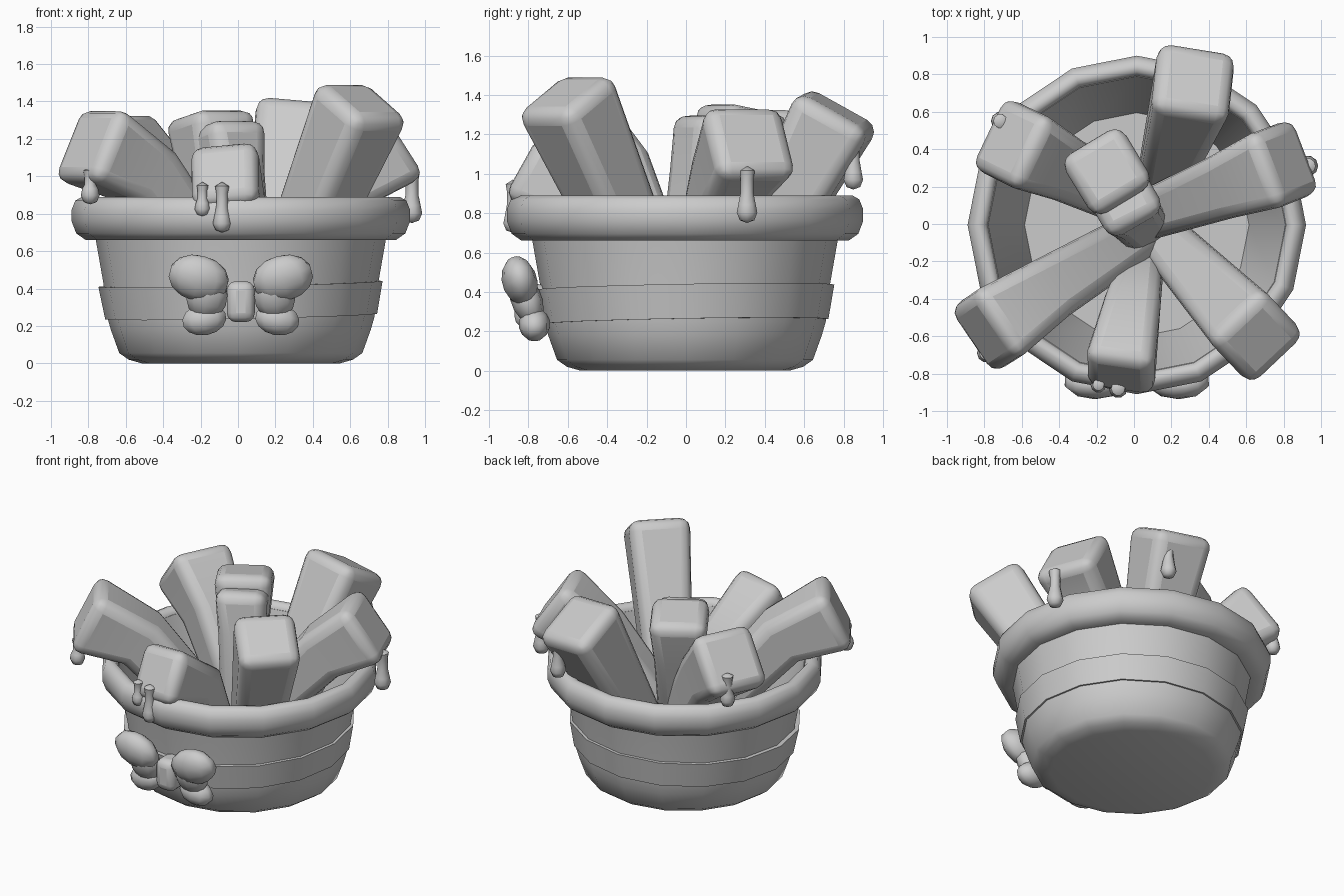
import bpy, bmesh, math
from mathutils import Vector, Matrix

cube = bpy.data.objects.get("Cube")
if cube:
    bpy.data.objects.remove(cube, do_unlink=True)

clay = bpy.data.materials.new("plain_grey")
clay.use_nodes = True
GREY = (0.6, 0.6, 0.6, 1)
clay.diffuse_color = GREY
clay.node_tree.nodes["Principled BSDF"].inputs["Base Color"].default_value = GREY

CENTRE = Vector((0.015, -0.005, 0))


def finish(name, bm, loc=(0, 0, 0), bevel=0, angle=40):
    """Turn a bmesh into a smooth-shaded object, with optional rounding."""
    bmesh.ops.recalc_face_normals(bm, faces=bm.faces)
    mesh = bpy.data.meshes.new(name)
    bm.to_mesh(mesh)
    bm.free()
    mesh.materials.append(clay)
    ob = bpy.data.objects.new(name, mesh)
    ob.location = loc
    bpy.context.collection.objects.link(ob)
    bpy.ops.object.select_all(action="DESELECT")
    ob.select_set(True)
    bpy.context.view_layer.objects.active = ob
    bpy.ops.object.shade_smooth_by_angle(angle=math.radians(angle))
    if bevel:
        mod = ob.modifiers.new("rounding", "BEVEL")
        mod.width = bevel
        mod.segments = 3
        mod.limit_method = "ANGLE"
        mod.angle_limit = math.radians(50)
    return ob


def lathe(name, profile, sides, loc, closed=False, angle=40):
    """Spin an (r, z) profile around the z axis."""
    bm = bmesh.new()
    verts = [bm.verts.new((r, 0, z)) for r, z in profile]
    edges = [bm.edges.new(p) for p in zip(verts, verts[1:])]
    if closed:
        edges.append(bm.edges.new((verts[-1], verts[0])))
    bmesh.ops.spin(bm, geom=verts + edges, cent=(0, 0, 0), axis=(0, 0, 1),
                   angle=math.tau, steps=sides, use_merge=True)
    bmesh.ops.remove_doubles(bm, verts=bm.verts, dist=0.0005)
    return finish(name, bm, loc, angle=angle)


def stick(name, path, start, end, roll=0):
    """Tapered, rounded square bar swept along a path of points."""
    pts = [Vector(p) for p in path]
    bm = bmesh.new()
    rings = []
    for i, p in enumerate(pts):
        d = (pts[min(i + 1, len(pts) - 1)] - pts[max(i - 1, 0)]).normalized()
        side = Vector((-d.y, d.x, 0)).normalized()
        side = Matrix.Rotation(math.radians(roll), 3, d) @ side
        up = d.cross(side)
        h = (start + (end - start) * i / (len(pts) - 1)) / 2
        rings.append([bm.verts.new(p + h * (a * side + b * up))
                      for a, b in ((-1, -1), (1, -1), (1, 1), (-1, 1))])
    for lo, hi in zip(rings, rings[1:]):
        for k in range(4):
            bm.faces.new((lo[k], lo[k - 1], hi[k - 1], hi[k]))
    bm.faces.new(rings[0])
    bm.faces.new(rings[-1])
    return finish(name, bm, bevel=0.075)


def drip(name, x, y, bottom, top, r=0.05):
    """Hanging drop with a thin neck and a round bulb."""
    n = top - bottom
    shape = [(0, 0), (r * 0.7, r * 0.25), (r, r * 0.95), (r * 0.85, r * 1.7),
             (r * 0.62, n * 0.55), (r * 0.62, n * 0.8), (r * 0.75, n * 0.95), (0, n + 0.01)]
    lathe(name, shape, 10, (x, y, bottom), angle=60)


def blob(bm, loc, size, tilt_x=0, tilt_y=0):
    """Low-poly ellipsoid added to a bmesh."""
    m = (Matrix.Translation(loc) @ Matrix.Rotation(math.radians(tilt_y), 4, "Y")
         @ Matrix.Rotation(math.radians(tilt_x), 4, "X")
         @ Matrix.Diagonal((*size, 1)))
    bmesh.ops.create_uvsphere(bm, u_segments=10, v_segments=7, radius=1, matrix=m)


# Bucket wall, inside and floor
lathe("bucket", [(0, 0), (0.53, 0), (0.60, 0.02), (0.65, 0.055), (0.695, 0.18),
                 (0.715, 0.25), (0.735, 0.43), (0.777, 0.67), (0.805, 0.85),
                 (0.795, 0.85), (0.60, 0.08), (0, 0.08)], 16, CENTRE)

# Thick rolled rim
lathe("rim", [(0.76, 0.66), (0.83, 0.66), (0.88, 0.695), (0.905, 0.76),
              (0.905, 0.82), (0.885, 0.87), (0.85, 0.89), (0.82, 0.885),
              (0.80, 0.86), (0.768, 0.69)], 16, CENTRE, closed=True, angle=60)

# Slightly crooked band around the wall
band = lathe("band", [(0.69, -0.09), (0.727, -0.09), (0.76, 0.085), (0.70, 0.085)],
             16, CENTRE + Vector((0, 0, 0.34)), closed=True)
band.rotation_euler = (math.radians(1), math.radians(-1.2), 0)

# Sticks: path, width at the bottom, width at the top, roll
STICKS = {
    "front_left_stick": ([(0.14, -0.06, 0.14), (0.67, -0.62, 1.41)], 0.26, 0.41, 0),
    "front_right_stick": ([(0.06, -0.04, 0.25), (-0.50, -0.38, 1.00),
                           (-0.81, -0.59, 1.18)], 0.26, 0.44, 0),
    "back_right_stick": ([(0.02, 0.10, 0.30), (-0.42, 0.32, 0.95),
                          (-0.68, 0.445, 1.19)], 0.26, 0.44, 0),
    "left_stick": ([(0.08, 0.05, 0.40), (0.53, 0.22, 0.96),
                    (0.83, 0.335, 1.18)], 0.26, 0.44, 0),
    "back_left_stick": ([(0.12, 0.14, 0.15), (0.325, 0.775, 1.33)], 0.24, 0.43, 10),
    "rear_centre_stick": ([(0.03, 0.0, 0.15), (-0.12, 0.24, 1.0),
                           (-0.15, 0.29, 1.33)], 0.26, 0.39, 0),
    "centre_stick": ([(0.06, -0.03, 0.12), (-0.04, 0.10, 1.0),
                      (-0.065, 0.15, 1.275)], 0.26, 0.35, 0),
    "front_stick": ([(0.05, -0.20, 0.20), (-0.01, -0.46, 0.83),
                     (-0.08, -0.82, 1.03)], 0.22, 0.38, 6),
}
for name, spec in STICKS.items():
    stick(name, *spec)

# Drips under the stick ends
drip("front_drip_long", -0.085, -0.88, 0.70, 0.96)
drip("front_drip_short", -0.19, -0.86, 0.785, 0.96, 0.042)
drip("front_right_drip", -0.79, -0.69, 0.85, 1.04)
drip("back_right_drip", -0.715, 0.55, 0.90, 1.13)
drip("left_drip", 0.93, 0.31, 0.75, 1.03, 0.055)
drip("back_left_drip", 0.42, 0.85, 0.92, 1.20, 0.052)

# Bow: mirrored loops and tails, with a knot in the middle
for side, s in (("right", -1), ("left", 1)):
    bm = bmesh.new()
    blob(bm, (s * 0.225, -0.845, 0.455), (0.17, 0.09, 0.125), 15, s * -15)
    blob(bm, (s * 0.18, -0.81, 0.36), (0.115, 0.08, 0.13), 20, s * -10)
    finish("bow_loop_" + side, bm, (0.015, 0, 0), angle=60)
    bm = bmesh.new()
    blob(bm, (s * 0.195, -0.77, 0.235), (0.125, 0.08, 0.085), 0, s * 10)
    finish("bow_tail_" + side, bm, (0.015, 0, 0), angle=60)

bm = bmesh.new()
bmesh.ops.create_cube(bm, size=1, matrix=Matrix.Diagonal((0.15, 0.17, 0.22, 1)))
finish("bow_knot", bm, (0.015, -0.785, 0.33), bevel=0.05)
